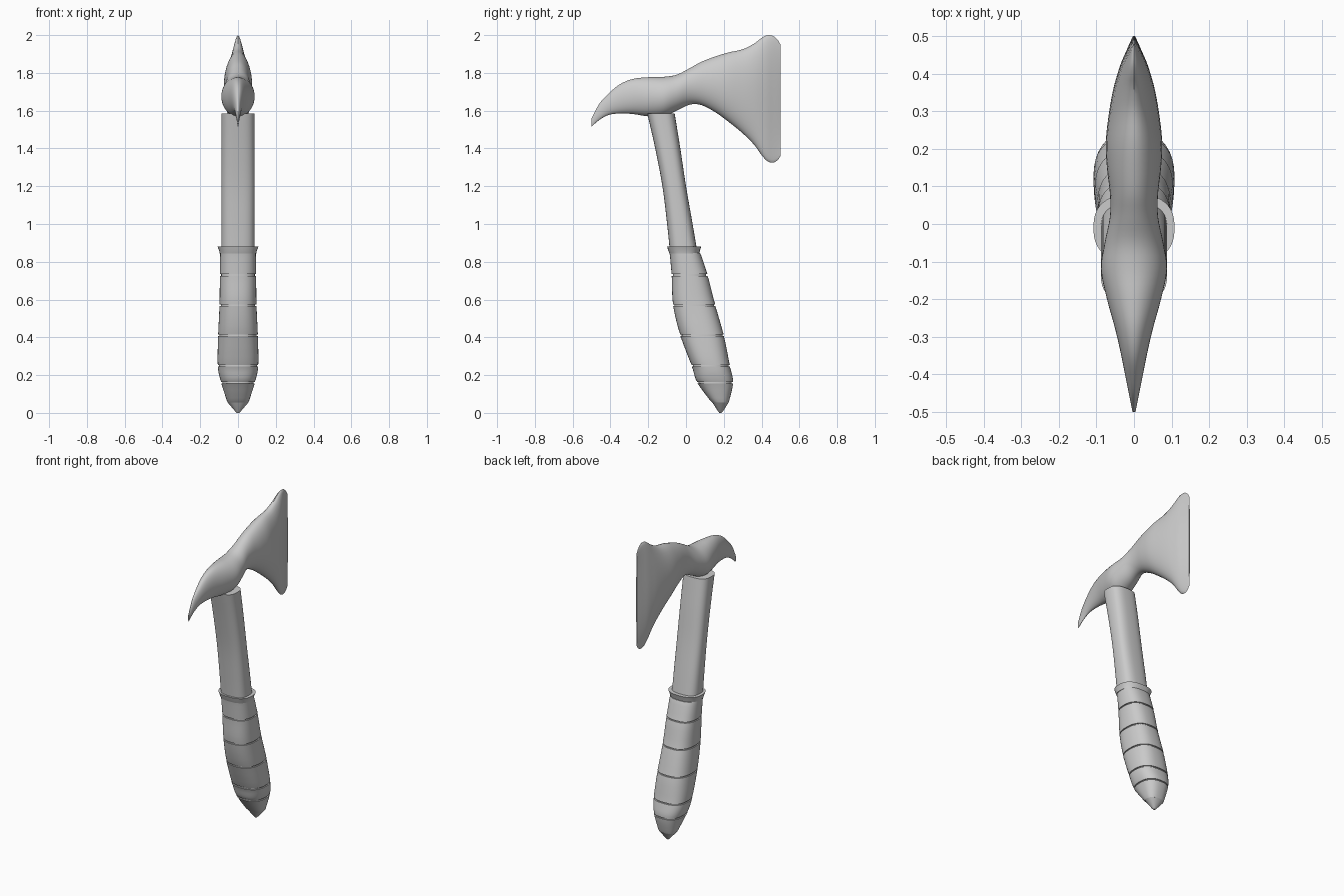
import bpy, bmesh, math

cube = bpy.data.objects.get("Cube")
if cube:
    bpy.data.objects.remove(cube)

grey = bpy.data.materials.new("plain_grey")
grey.use_nodes = True
grey.diffuse_color = (0.6, 0.6, 0.6, 1)
grey.node_tree.nodes["Principled BSDF"].inputs["Base Color"].default_value = (0.6, 0.6, 0.6, 1)


def smooth_rows(rows, steps):
    """Catmull-Rom interpolation through rows of section values."""
    out = []
    for i in range(len(rows) - 1):
        a, b, c, d = (rows[min(max(k, 0), len(rows) - 1)] for k in range(i - 1, i + 3))
        for s in range(steps):
            t = s / steps
            out.append([q + t / 2 * (r - p + t * (2*p - 5*q + 4*r - u + t * (3*(q - r) + u - p)))
                        for p, q, r, u in zip(a, b, c, d)])
    return out + [list(rows[-1])]


def loft(name, rows, place, power=2.0, count=40, angle=35):
    """Skin closed superellipse sections; each row is (station, low, high, half width)."""
    bm = bmesh.new()
    rings = []
    for station, low, high, half in rows:
        ring = []
        for k in range(count):
            a = math.tau * k / count
            c, s = math.cos(a), math.sin(a)
            x = half * math.copysign(abs(c) ** (2 / power), c)
            v = (low + high) / 2 + (high - low) / 2 * math.copysign(abs(s) ** (2 / power), s)
            ring.append(bm.verts.new(place(x, v, station)))
        rings.append(ring)
    for r0, r1 in zip(rings, rings[1:]):
        for k in range(count):
            n = (k + 1) % count
            bm.faces.new((r0[k], r0[n], r1[n], r1[k]))
    bm.faces.new(rings[0])
    bm.faces.new(rings[-1])
    bmesh.ops.recalc_face_normals(bm, faces=bm.faces[:])
    mesh = bpy.data.meshes.new(name)
    bm.to_mesh(mesh)
    bm.free()
    mesh.materials.append(grey)
    obj = bpy.data.objects.new(name, mesh)
    bpy.context.collection.objects.link(obj)
    bpy.ops.object.select_all(action="DESELECT")
    obj.select_set(True)
    bpy.context.view_layer.objects.active = obj
    bpy.ops.object.shade_smooth_by_angle(angle=math.radians(angle))
    return obj


def upright(x, v, z):
    return (x, v, z)


def lengthwise(x, v, y):
    return (x, y, v)


# Axe head: curved spike at the front, flared blade at the back
head = [(-.5, 1.515, 1.56, .004), (-.46, 1.55, 1.635, .012), (-.41, 1.577, 1.69, .022),
        (-.35, 1.585, 1.74, .034), (-.28, 1.582, 1.768, .05), (-.2, 1.57, 1.777, .072),
        (-.12, 1.57, 1.779, .088), (-.05, 1.6, 1.79, .078), (.02, 1.632, 1.825, .064),
        (.08, 1.63, 1.858, .064), (.15, 1.595, 1.885, .072), (.22, 1.545, 1.907, .075),
        (.3, 1.48, 1.925, .066), (.36, 1.42, 1.955, .055), (.4, 1.365, 1.985, .044),
        (.43, 1.333, 1.999, .034), (.46, 1.325, 1.996, .021), (.485, 1.338, 1.975, .01),
        (.5, 1.36, 1.95, .003)]
loft("axe_head", smooth_rows(head, 4), lengthwise)

# Upper handle, bent slightly and cut flat at the top
shaft = [(.82, -.082, .065, .088), (1, -.1, .035, .088), (1.2, -.125, 0, .088),
         (1.4, -.163, -.03, .088), (1.585, -.205, -.06, .088)]
loft("upper_handle", smooth_rows(shaft, 6), upright, 2.8)

# Flared collar between handle and grip
collar = [(.845, -.088, .07, .097), (.86, -.094, .074, .1), (.88, -.1, .08, .108)]
loft("collar", collar, upright, 2.5)

# Wrapped grip: rounded bands divided by narrow grooves
grip = [(.05, .14, .225, .054), (.16, .06, .249, .089), (.25, .03, .232, .107),
        (.41, -.03, .2, .105), (.57, -.068, .155, .098), (.73, -.076, .114, .096),
        (.85, -.087, .075, .094)]
wrapped = []
for i in range(len(grip) - 1):
    band = smooth_rows(grip, 6)[i * 6:i * 6 + 7]
    band[0][0] += .004
    band[-1][0] -= .004
    for end in (0, -1):
        z, low, high, half = band[end]
        groove = [z, low + .007, high - .007, half - .007]
        band.insert(0 if end == 0 else len(band), groove)
    wrapped += band
loft("wrapped_grip", wrapped, upright, 2.5, angle=30)

# Pointed pommel tip
pommel = [(0, .176, .188, .006), (.012, .167, .198, .018), (.055, .14, .226, .055)]
loft("pommel_tip", pommel, upright, 2.3)
